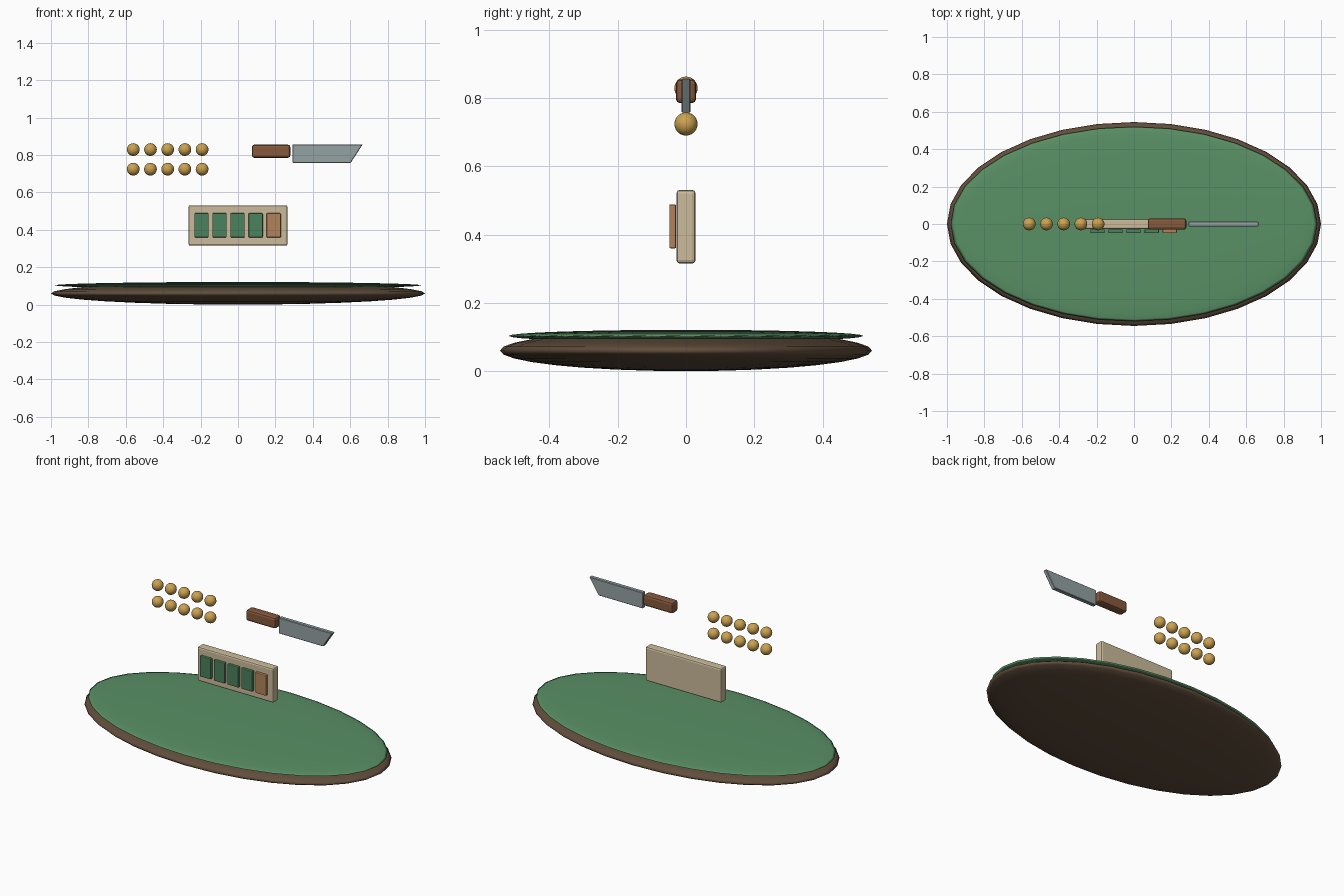
import bpy, bmesh

if "Cube" in bpy.data.objects:
    bpy.data.objects.remove(bpy.data.objects["Cube"])


def material(name, rgb):
    m = bpy.data.materials.new(name)
    m.diffuse_color = (*rgb, 1)
    m.use_nodes = True
    m.node_tree.nodes["Principled BSDF"].inputs["Base Color"].default_value = m.diffuse_color
    return m


GREEN = material("felt_green", (0.10, 0.28, 0.13))
WOOD = material("dark_wood", (0.12, 0.075, 0.045))
CREAM = material("cream", (0.60, 0.50, 0.33))
TILE = material("tile_green", (0.07, 0.22, 0.11))
TAN = material("tan", (0.45, 0.23, 0.10))
GOLD = material("gold", (0.60, 0.36, 0.08))
GRIP = material("grip_brown", (0.24, 0.10, 0.045))
STEEL = material("steel", (0.30, 0.36, 0.37))


def finish(o, name, mat):
    o.name = name
    o.data.materials.append(mat)
    return o


def ball(name, loc, radii, mat, segments, rings):
    bpy.ops.mesh.primitive_uv_sphere_add(segments=segments, ring_count=rings, radius=1, location=loc)
    o = bpy.context.object
    o.scale = radii
    bpy.ops.object.transform_apply(location=False, rotation=False, scale=True)
    bpy.ops.object.shade_smooth()
    return finish(o, name, mat)


def bevel(o, width, segments=2):
    b = o.modifiers.new("bevel", 'BEVEL')
    b.width, b.segments = width, segments


def box(name, loc, size, mat, width):
    bpy.ops.mesh.primitive_cube_add(size=1, location=loc)
    o = bpy.context.object
    o.scale = size
    bpy.ops.object.transform_apply(location=False, rotation=False, scale=True)
    bevel(o, width)
    return finish(o, name, mat)


# Flattened oval base with a thin green cover
ball("base", (0, 0, 0.06), (1.0, 0.545, 0.06), WOOD, 32, 16)
ball("green_cover", (0, 0, 0.103), (0.98, 0.52, 0.018), GREEN, 32, 16)

# Panel with a row of five tiles on its front
box("panel", (0, 0, 0.423), (0.53, 0.056, 0.216), CREAM, 0.01)
for i in range(5):
    box(f"tile_{i + 1}", (-0.195 + 0.0965 * i, -0.039, 0.424), (0.076, 0.02, 0.129),
        TAN if i == 4 else TILE, 0.004)

# Two rows of five beads
for r, z in enumerate((0.829, 0.724)):
    for i in range(5):
        ball(f"bead_{r + 1}_{i + 1}", (-0.56 + 0.092 * i, 0, z), (0.034,) * 3, GOLD, 24, 12)

# Knife: rounded handle and slanted blade
box("knife_handle", (0.177, 0, 0.82), (0.206, 0.06, 0.07), GRIP, 0.013)

profile = [(0.292, 0.757), (0.602, 0.757), (0.667, 0.857), (0.292, 0.857)]
bm = bmesh.new()
face = bm.faces.new([bm.verts.new((x, -0.013, z)) for x, z in profile])
ext = bmesh.ops.extrude_face_region(bm, geom=[face])
for v in [g for g in ext["geom"] if isinstance(g, bmesh.types.BMVert)]:
    v.co.y = 0.013
bmesh.ops.recalc_face_normals(bm, faces=bm.faces)
mesh = bpy.data.meshes.new("knife_blade")
bm.to_mesh(mesh)
bm.free()
blade = bpy.data.objects.new("knife_blade", mesh)
bpy.context.collection.objects.link(blade)
bevel(finish(blade, "knife_blade", STEEL), 0.003, 1)
